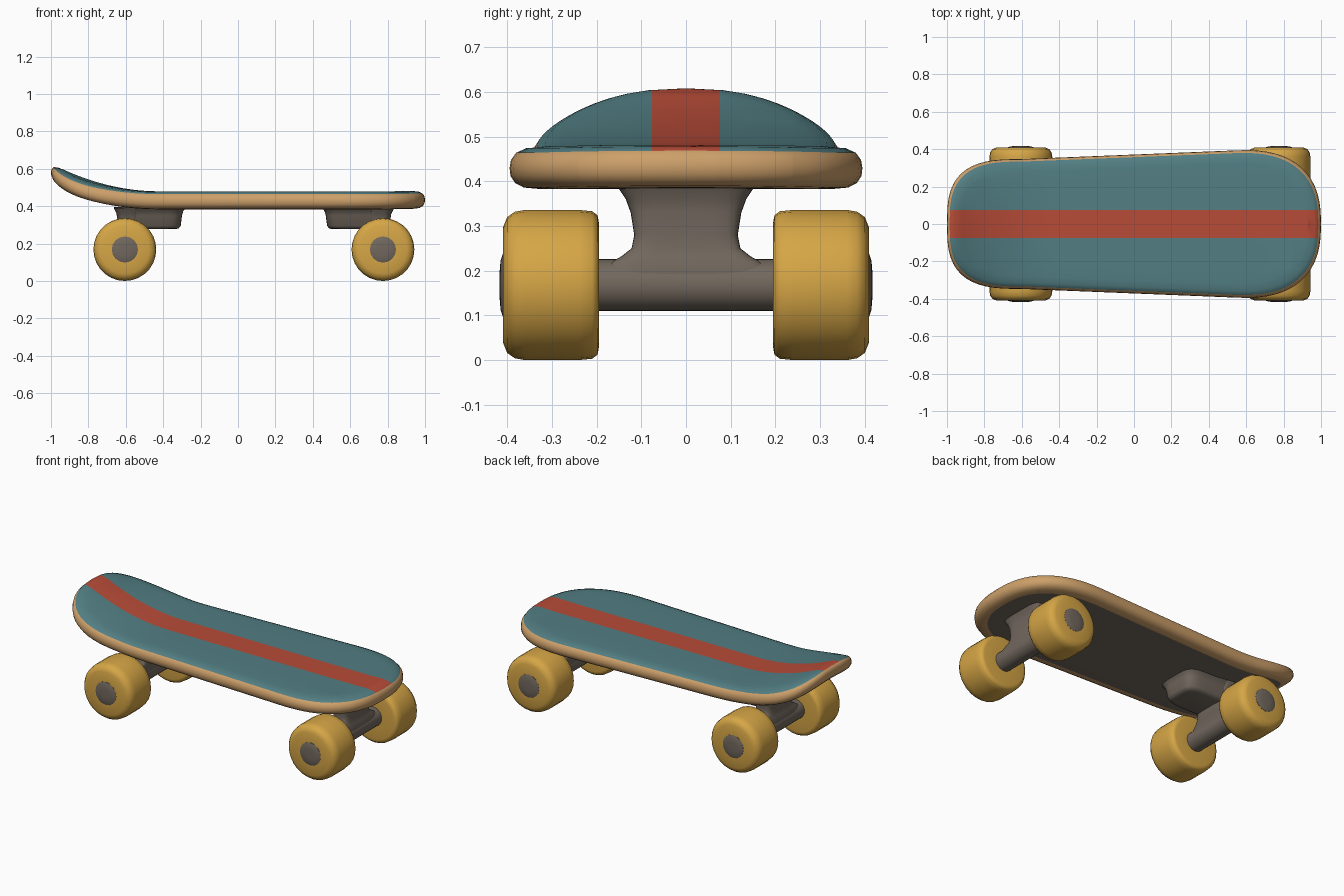
import bpy, bmesh, math

cube = bpy.data.objects.get("Cube")
if cube:
    bpy.data.objects.remove(cube, do_unlink=True)


def material(name, rgb):
    linear = [((c / 255 + 0.055) / 1.055) ** 2.4 for c in rgb]
    m = bpy.data.materials.new(name)
    m.use_nodes = True
    m.diffuse_color = (*linear, 1)
    bsdf = m.node_tree.nodes["Principled BSDF"]
    bsdf.inputs["Base Color"].default_value = (*linear, 1)
    bsdf.inputs["Roughness"].default_value = 0.7
    return m


teal = material("teal", (82, 126, 131))
red = material("red", (184, 76, 56))
wood = material("wood", (205, 160, 106))
yellow = material("yellow", (214, 166, 70))
grey = material("warm grey", (114, 104, 94))


def finish(bm, name, mats, angle=40):
    bmesh.ops.recalc_face_normals(bm, faces=bm.faces[:])
    mesh = bpy.data.meshes.new(name)
    bm.to_mesh(mesh)
    bm.free()
    ob = bpy.data.objects.new(name, mesh)
    bpy.context.collection.objects.link(ob)
    for m in mats:
        mesh.materials.append(m)
    bpy.ops.object.select_all(action="DESELECT")
    ob.select_set(True)
    bpy.context.view_layer.objects.active = ob
    bpy.ops.object.shade_smooth_by_angle(angle=math.radians(angle))
    return ob


def bridge(bm, a, b, mat=0):
    n = len(a)
    for i in range(n):
        j = (i + 1) % n
        bm.faces.new((a[i], a[j], b[j], b[i])).material_index = mat


# Deck: half width and upward bend along the length
def half_width(x):
    if x < -0.6:
        return 0.347 * max(0, 1 - ((-0.6 - x) / 0.4) ** 3) ** (1 / 3)
    if x > 0.58:
        return 0.395 * max(0, 1 - ((x - 0.58) / 0.42) ** 2.5) ** 0.4
    return 0.347 + 0.048 * (x + 0.6) / 1.18


def bend(x, y):
    rise = 0.45 * max(0, -0.42 - x) ** 2
    return rise * (1 - 0.4 * (y / 0.35) ** 2) + 0.08 * max(0, x - 0.75) ** 2


def build_deck():
    bm = bmesh.new()
    n = 48
    stations = [-math.cos(math.pi * i / n) for i in range(n + 1)]
    outline = [(x, half_width(x)) for x in stations]
    outline += [(x, -half_width(x)) for x in stations[-2:0:-1]]
    # edge section from the top surface to the underside: inset, height, colour
    section = [(0.07, 0.477, 0), (0.035, 0.474, 0), (0.014, 0.464, 0), (0.003, 0.448, 2),
               (0, 0.43, 2), (0.002, 0.412, 2), (0.012, 0.396, 2), (0.03, 0.386, 2),
               (0.062, 0.383, 2)]
    rings = []
    for inset, z, _ in section:
        ring = []
        for x, y in outline:
            px, py = x * (1 - inset), y * (1 - inset / 0.37)
            ring.append(bm.verts.new((px, py, z + bend(px, py))))
        rings.append(ring)
    for k in range(1, len(rings)):
        bridge(bm, rings[k - 1], rings[k], section[k][2])
    # close top and underside with crosswise strips
    count = len(outline)
    for ring, mat in ((rings[0], 0), (rings[-1], 3)):
        for i in range(n):
            quad = [ring[i], ring[i + 1], ring[(count - i - 1) % count], ring[(count - i) % count]]
            bm.faces.new(list(dict.fromkeys(quad))).material_index = mat
    # cut the lengthwise stripe and cross cuts that keep the nose curved
    for y in (-0.24, -0.076, 0.076, 0.24):
        geom = bm.verts[:] + bm.edges[:] + bm.faces[:]
        bmesh.ops.bisect_plane(bm, geom=geom, dist=1e-5, plane_co=(0, y, 0), plane_no=(0, 1, 0))
    for v in bm.verts:
        c = v.co
        inner = half_width(c.x) - abs(c.y)
        if inner > 0.08 and abs(c.x) < 0.93:
            level = 0.479 if c.z > 0.43 + bend(c.x, c.y) else 0.383
            c.z = level + bend(c.x, c.y)
    for f in bm.faces:
        if f.material_index == 0 and abs(f.calc_center_median().y) < 0.076:
            f.material_index = 1
    finish(bm, "deck", [teal, red, wood, grey], 50)


# Turned parts about the y axis: profile of (radius, y)
def lathe(name, profile, x, z, mat, side=1, segments=28):
    bm = bmesh.new()
    rings = []
    for r, y in profile:
        angles = [2 * math.pi * i / segments for i in range(segments)]
        rings.append([bm.verts.new((x + r * math.cos(a), side * y, z + r * math.sin(a)))
                      for a in angles])
    for a, b in zip(rings, rings[1:]):
        bridge(bm, a, b)
    bm.faces.new(rings[0])
    bm.faces.new(rings[-1])
    finish(bm, name, [mat], 50)


# Upright cast parts lofted through rounded rectangles: (height, outer x, inner x, half width)
def loft(name, levels, cx, direction, mat, segments=40):
    bm = bmesh.new()
    rings = []
    for z, x0, x1, hy in levels:
        ring = []
        for i in range(segments):
            a = 2 * math.pi * (i + 0.5) / segments
            c, s = math.cos(a), math.sin(a)
            u = math.copysign(abs(c) ** 0.45, c)
            v = math.copysign(abs(s) ** 0.45, s)
            lx = (x0 + x1) / 2 + u * (x1 - x0) / 2
            ring.append(bm.verts.new((cx + direction * lx, v * hy, z)))
        rings.append(ring)
    for a, b in zip(rings, rings[1:]):
        bridge(bm, a, b)
    bm.faces.new(rings[0])
    bm.faces.new(rings[-1])
    finish(bm, name, [mat], 50)


build_deck()

wheel = [(0.06, 0.195), (0.14, 0.195), (0.156, 0.198), (0.165, 0.21), (0.168, 0.24),
         (0.168, 0.36), (0.164, 0.383), (0.152, 0.4), (0.13, 0.409), (0.06, 0.409)]
hub = [(0.07, 0.39), (0.07, 0.41), (0.055, 0.415), (0.03, 0.417)]
axle = [(0.058, -0.22), (0.058, 0.22)]
hanger = [(0.13, -0.042, 0.042, 0.15), (0.17, -0.055, 0.055, 0.19), (0.215, -0.05, 0.055, 0.175),
          (0.232, -0.045, 0.06, 0.145), (0.25, -0.04, 0.065, 0.122), (0.28, -0.04, 0.07, 0.116),
          (0.33, -0.04, 0.08, 0.124), (0.36, -0.045, 0.08, 0.135), (0.39, -0.06, 0.08, 0.155)]
mount = [(0.277, 0, 0.27, 0.085), (0.281, -0.015, 0.288, 0.104), (0.295, -0.03, 0.299, 0.115),
         (0.35, -0.04, 0.306, 0.126), (0.372, -0.045, 0.312, 0.136), (0.395, -0.06, 0.33, 0.158)]

# Trucks: each mount points towards the middle of the deck
for label, cx, direction in (("nose", -0.605, 1), ("tail", 0.775, -1)):
    lathe(label + "_axle", axle, cx, 0.168, grey)
    loft(label + "_hanger", hanger, cx, direction, grey)
    loft(label + "_mount", mount, cx, direction, grey)
    for side_name, side in (("front", -1), ("back", 1)):
        lathe(f"{label}_{side_name}_wheel", wheel, cx, 0.168, yellow, side)
        lathe(f"{label}_{side_name}_hub", hub, cx, 0.168, grey, side, 16)
